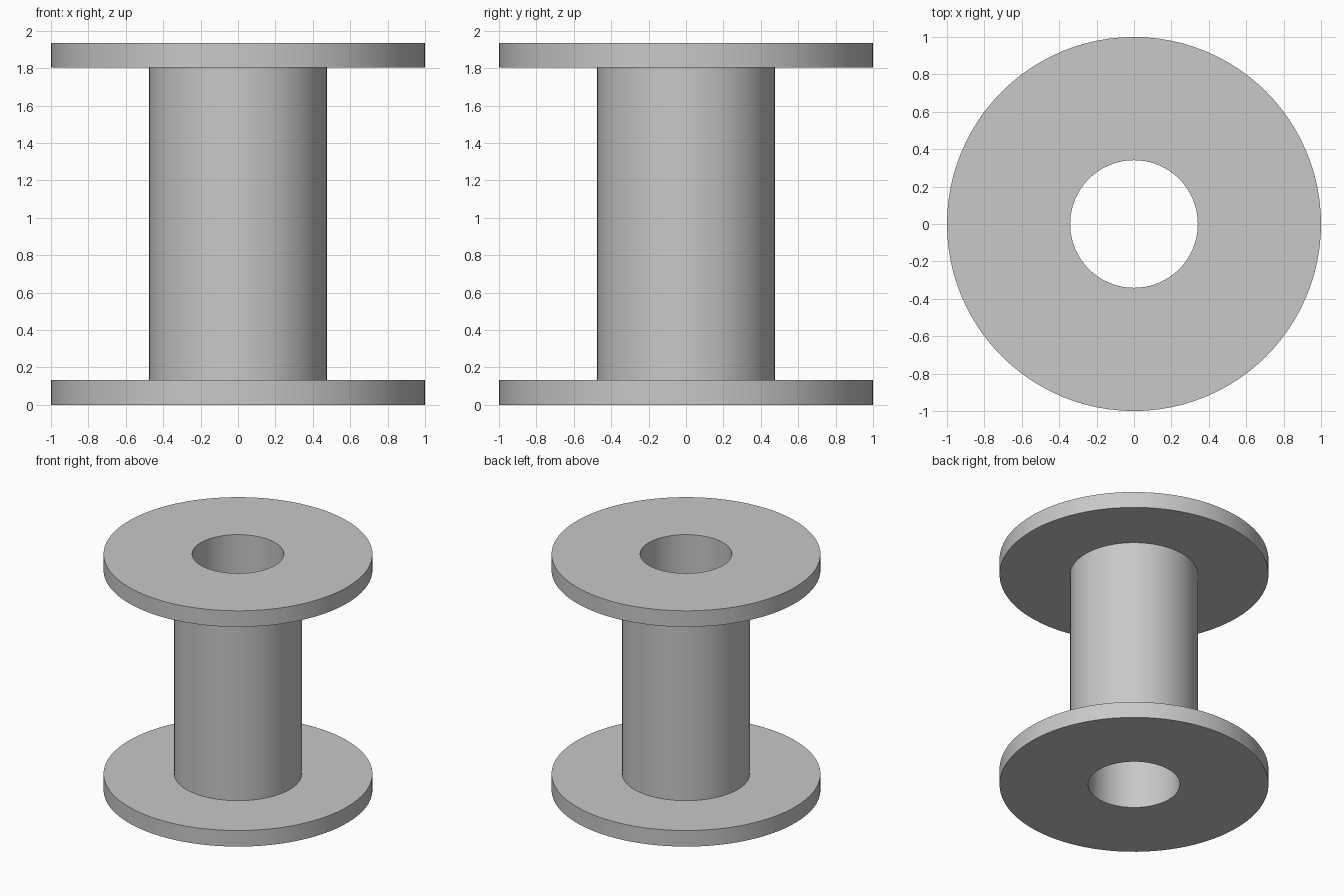
import bpy
import bmesh
import math

cube = bpy.data.objects.get("Cube")
if cube:
    bpy.data.objects.remove(cube, do_unlink=True)

# Dimensions
HEIGHT = 1.935
FLANGE = 0.132
RIM_R, CORE_R, BORE_R = 1.0, 0.475, 0.341
SEGMENTS = 96

# Plain grey
grey = bpy.data.materials.new("light_grey")
grey.use_nodes = True
colour = (0.58, 0.58, 0.58, 1.0)
grey.diffuse_color = colour
grey.node_tree.nodes["Principled BSDF"].inputs["Base Color"].default_value = colour


def lathe(name, profile, material):
    """Turn a closed (radius, height) profile around the z axis."""
    bm = bmesh.new()
    rings = []
    for r, z in profile:
        ring = []
        for i in range(SEGMENTS):
            a = math.tau * i / SEGMENTS
            ring.append(bm.verts.new((r * math.cos(a), r * math.sin(a), z)))
        rings.append(ring)
    for k, low in enumerate(rings):
        high = rings[(k + 1) % len(rings)]
        for i in range(SEGMENTS):
            j = (i + 1) % SEGMENTS
            bm.faces.new((low[i], low[j], high[j], high[i]))
    bmesh.ops.recalc_face_normals(bm, faces=bm.faces)
    mesh = bpy.data.meshes.new(name)
    bm.to_mesh(mesh)
    bm.free()
    mesh.materials.append(material)
    obj = bpy.data.objects.new(name, mesh)
    bpy.context.collection.objects.link(obj)
    bpy.ops.object.select_all(action="DESELECT")
    obj.select_set(True)
    bpy.context.view_layer.objects.active = obj
    bpy.ops.object.shade_smooth_by_angle(angle=math.radians(30))
    return obj


# Spool: lower flange, core and upper flange around one through bore
lower = [(BORE_R, 0), (RIM_R, 0), (RIM_R, FLANGE), (CORE_R, FLANGE)]
upper = [(r, HEIGHT - z) for r, z in reversed(lower)]
lathe("spool", lower + upper, grey)
